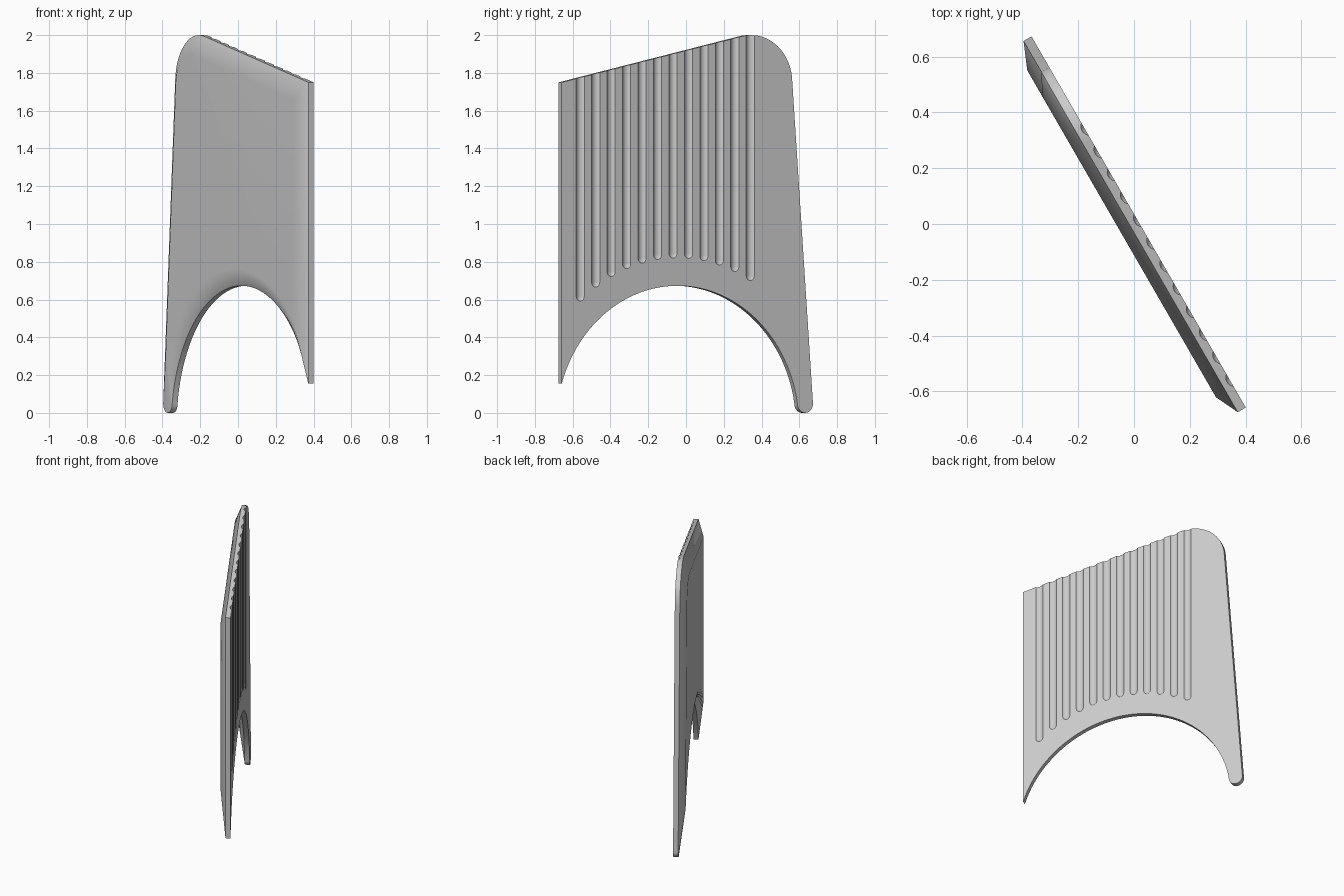
import bpy, bmesh, math
from mathutils import Vector

cube = bpy.data.objects.get("Cube")
if cube:
    bpy.data.objects.remove(cube, do_unlink=True)

# Panel axes: u runs along the panel, n points out of the grooved face
YAW = math.radians(120)
U = Vector((math.cos(YAW), math.sin(YAW), 0))
N = Vector((math.sin(YAW), -math.cos(YAW), 0))
BACK, RIM, FRONT = 0.018, -0.015, -0.056
ARCH_U, ARCH_Z, ARCH_R = -0.062, -0.07, 0.743


def place(u, n, z):
    return U * u + N * n + Vector((0, 0, z))


def arc(cu, cz, r0, r1, a0, a1, steps):
    """Points on an arc whose radius blends from r0 to r1."""
    pts = []
    for i in range(steps + 1):
        t = i / steps
        a, r = a0 + (a1 - a0) * t, r0 + (r1 - r0) * t
        pts.append((cu + r * math.cos(a), cz + r * math.sin(a)))
    return pts


def make_object(name, bm):
    mesh = bpy.data.meshes.new(name)
    bm.to_mesh(mesh)
    bm.free()
    obj = bpy.data.objects.new(name, mesh)
    bpy.context.collection.objects.link(obj)
    return obj


# Outer outline, and the matching inner outline where the chamfer ends
leg_inner = (0.668, 0.323)
tip_inner = (-0.685, 0.478)
outer = [(-0.77, 0.155), (-0.77, 1.75)]
inner = [tip_inner, (-0.685, 1.66)]

# Rounded upper corner
a0, a1 = math.radians(102.5), math.radians(4.25)
outer += arc(0.389, 1.75, 0.25, 0.25, a0, a1, 20)
inner += arc(0.389, 1.75, 0.14, 0.172, a0, a1, 20)

# Rounded foot of the long leg
foot = arc(0.7185, 0.0475, 0.0475, 0.0475, 0, -math.pi, 12)
outer += foot
inner += [leg_inner] * len(foot)


# Arched opening
def arch_angle(p):
    return math.atan2(p[1] - ARCH_Z, p[0] - ARCH_U)


outer += arc(ARCH_U, ARCH_Z, ARCH_R, ARCH_R,
             arch_angle(foot[-1]), arch_angle(outer[0]), 48)[1:-1]
inner += arc(ARCH_U, ARCH_Z, 0.83, 0.83,
             arch_angle(leg_inner), arch_angle(tip_inner), 48)[1:-1]

# Panel body: flat back, thin rim, chamfer, raised front
bm = bmesh.new()
rings = [[bm.verts.new(place(u, n, z)) for u, z in pts]
         for pts, n in ((outer, BACK), (outer, RIM), (inner, FRONT))]
count = len(outer)
for low, high in zip(rings, rings[1:]):
    for i in range(count):
        j = (i + 1) % count
        bm.faces.new((low[i], low[j], high[j], high[i]))
bm.faces.new(rings[0])
bm.faces.new(rings[-1])
bmesh.ops.remove_doubles(bm, verts=bm.verts, dist=0.0005)
bmesh.ops.recalc_face_normals(bm, faces=bm.faces)
panel = make_object("arched_panel", bm)

# Groove cutters: round-ended rods following the arch at their lower ends
bm = bmesh.new()
for i in range(12):
    u = -0.657 + i * 0.0945
    z = ARCH_Z + math.sqrt(0.89 ** 2 - (u - ARCH_U) ** 2) + 0.025
    rod = bmesh.ops.create_uvsphere(bm, u_segments=32, v_segments=12, radius=0.032)["verts"]
    bmesh.ops.delete(bm, geom=[v for v in rod if v.co.z > 0.0001], context="VERTS")
    rod = [v for v in rod if v.is_valid]
    rim = [e for e in {e for v in rod for e in v.link_edges} if e.is_boundary]
    top = bmesh.ops.extrude_edge_only(bm, edges=rim)["geom"]
    top_verts = [g for g in top if isinstance(g, bmesh.types.BMVert)]
    top_edges = [g for g in top if isinstance(g, bmesh.types.BMEdge) and g.is_boundary]
    bmesh.ops.translate(bm, verts=top_verts, vec=(0, 0, 2.2 - z))
    bmesh.ops.holes_fill(bm, edges=top_edges, sides=0)
    bmesh.ops.translate(bm, verts=rod + top_verts, vec=place(u, BACK + 0.02, z))
bmesh.ops.recalc_face_normals(bm, faces=bm.faces)
cutter = make_object("groove_cutter", bm)
cutter.hide_render = True

cut = panel.modifiers.new("grooves", "BOOLEAN")
cut.operation = "DIFFERENCE"
cut.solver = "EXACT"
cut.object = cutter
depsgraph = bpy.context.evaluated_depsgraph_get()
carved = bpy.data.meshes.new_from_object(panel.evaluated_get(depsgraph))
panel.modifiers.clear()
panel.data = carved
bpy.data.objects.remove(cutter, do_unlink=True)

# One plain grey
grey = bpy.data.materials.new("plain_grey")
grey.use_nodes = True
colour = (0.6, 0.6, 0.6, 1)
grey.diffuse_color = colour
grey.node_tree.nodes["Principled BSDF"].inputs["Base Color"].default_value = colour
panel.data.materials.clear()
panel.data.materials.append(grey)

# Soft chamfer shading with crisp rim and grooves
bpy.ops.object.select_all(action="DESELECT")
panel.select_set(True)
bpy.context.view_layer.objects.active = panel
bpy.ops.object.shade_smooth_by_angle(angle=math.radians(30))
weighted = panel.modifiers.new("even_shading", "WEIGHTED_NORMAL")
weighted.keep_sharp = True
